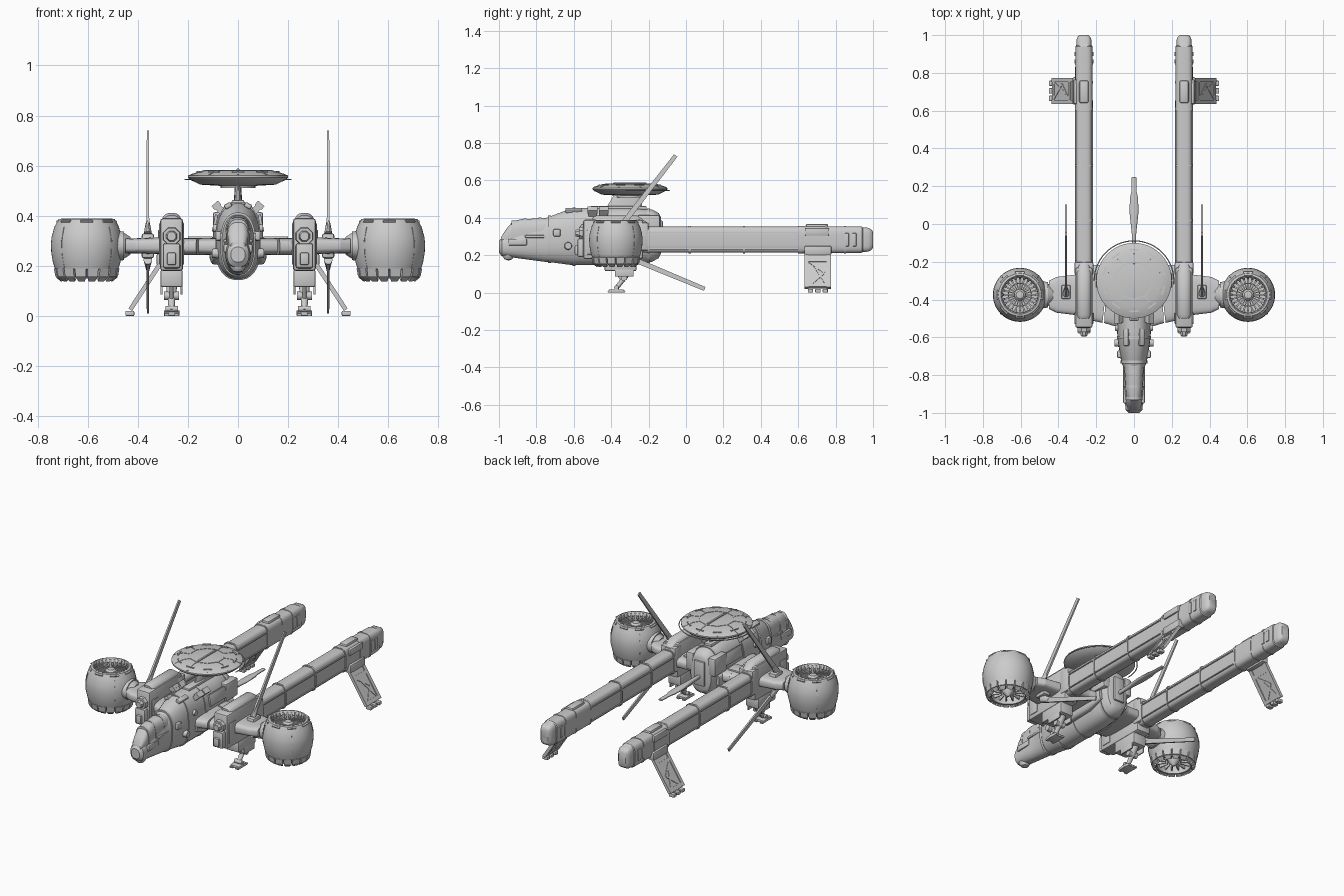
import bpy, bmesh
from math import pi, cos, sin, radians, copysign
from mathutils import Vector as V, Euler


def finish(name, bm, mirror=False, angle=35):
    bmesh.ops.recalc_face_normals(bm, faces=bm.faces)
    for f in bm.faces:
        f.smooth = True
    for e in bm.edges:
        e.smooth = e.calc_face_angle(0) < radians(angle)
    me = bpy.data.meshes.new(name)
    bm.to_mesh(me)
    bm.free()
    ob = bpy.data.objects.new(name, me)
    bpy.context.collection.objects.link(ob)
    if mirror:
        ob.modifiers.new("Mirror", 'MIRROR')
    return ob


def unit(seg, n):
    # unit cross-section: rectangle or superellipse
    if seg == 4:
        return [(1, 1), (-1, 1), (-1, -1), (1, -1)]
    out = []
    for i in range(seg):
        c, s = cos(2 * pi * (i + .5) / seg), sin(2 * pi * (i + .5) / seg)
        out.append((copysign(abs(c) ** (2 / n), c), copysign(abs(s) ** (2 / n), s)))
    return out


def add_skin(bm, rings):
    vs = [[bm.verts.new(p) for p in r] for r in rings]
    for a, b in zip(vs, vs[1:]):
        for i in range(len(a)):
            j = (i + 1) % len(a)
            bm.faces.new((a[i], a[j], b[j], b[i]))
    bm.faces.new(vs[0])
    bm.faces.new(vs[-1])


def loft(name, secs, x=0, n=2.4, seg=32, mirror=False):
    # sections along y: (y, z, half width, half height)
    bm = bmesh.new()
    add_skin(bm, [[V((x + a * w, y, z + b * h)) for a, b in unit(seg, n)] for y, z, w, h in secs])
    return finish(name, bm, mirror)


def add_beam(bm, p1, p2, s1, s2, side=(0, 1, 0), seg=4, n=2):
    p1, p2 = V(p1), V(p2)
    d = (p2 - p1).normalized()
    u = V(side) - d * d.dot(V(side))
    u.normalize()
    v = d.cross(u)
    add_skin(bm, [[p + u * a * s[0] + v * b * s[1] for a, b in unit(seg, n)] for p, s in ((p1, s1), (p2, s2))])


def beams(name, items, mirror=True, **kw):
    bm = bmesh.new()
    for it in items:
        add_beam(bm, *it, **kw)
    return finish(name, bm, mirror)


def revolve(name, prof, c, seg=48, mirror=False):
    bm = bmesh.new()
    add_skin(bm, [[V((c[0] + r * cos(2 * pi * i / seg), c[1] + r * sin(2 * pi * i / seg), z))
                   for i in range(seg)] for r, z in prof])
    return finish(name, bm, mirror)


def box(name, c, size, rot=(0, 0, 0), bevel=.006, mirror=True):
    bm = bmesh.new()
    bmesh.ops.create_cube(bm, size=1)
    for v in bm.verts:
        v.co = V(a * b for a, b in zip(v.co, size))
    if bevel:
        bmesh.ops.bevel(bm, geom=bm.edges[:], offset=bevel, segments=2, profile=.5, affect='EDGES')
    m = Euler(rot).to_matrix()
    for v in bm.verts:
        v.co = m @ v.co + V(c)
    return finish(name, bm, mirror)


# fuselage, canopy and chin sensor
loft("fuselage", [(-1, .245, .028, .03), (-.985, .245, .044, .05), (-.93, .25, .05, .062), (-.85, .262, .052, .085),
                  (-.76, .28, .055, .115), (-.73, .285, .068, .122), (-.62, .298, .086, .15), (-.57, .3, .09, .154),
                  (-.3, .3, .092, .153), (-.18, .305, .085, .14), (-.145, .305, .07, .12), (-.135, .305, .05, .1)])
loft("canopy", [(-.99, .275, .03, .02), (-.96, .295, .04, .047), (-.925, .31, .043, .073), (-.88, .318, .044, .075),
                (-.74, .322, .052, .077)], n=2.8)
for y, z, w, h in [(-.925, .31, .046, .077), (-.86, .318, .048, .079), (-.78, .322, .051, .08), (-.73, .286, .071, .127),
                   (-.6, .299, .091, .156), (-.44, .3, .095, .157), (-.2, .304, .09, .147)]:
    loft("hull_frame", [(y - .008, z, w, h), (y + .008, z, w, h)])
revolve("chin_sensor", [(.005, .173), (.02, .178), (.032, .195), (.032, .215), (.02, .24)], (0, -.95), 24)
box("nose_cheek", (.047, -.9, .27), (.02, .1, .035))
box("window_sill", (.05, -.8, .3), (.016, .12, .014), bevel=.004)
box("mirror_sensor", (.076, -.69, .32), (.028, .04, .04), bevel=.008)
beams("side_port", [((.07, -.63, .25), (.103, -.63, .25), (.022, .022), (.018, .018)),
                    ((.07, -.55, .35), (.1, -.55, .35), (.018, .018), (.015, .015))], seg=20)
loft("side_fairing", [(-.54, .25, .01, .02), (-.48, .25, .025, .045), (-.28, .26, .027, .05), (-.18, .27, .012, .03)],
     x=.088, n=3, seg=20, mirror=True)
# angled launchers on the shoulders
for y in (-.5, -.44):
    beams("shoulder_launcher", [((.05, y, .4), (.092, y, .448), (.022, .013), (.022, .013)),
                                ((.08, y, .434), (.093, y, .449), (.026, .017), (.026, .017))])
box("rear_hatch", (0, -.132, .31), (.07, .016, .15), mirror=False)
box("dorsal_spine", (0, -.36, .453), (.05, .3, .02), mirror=False)
box("dorsal_box", (.04, -.6, .44), (.03, .09, .02), (0, .5, 0))
box("flank_panel", (.092, -.33, .37), (.012, .16, .07), (0, -.18, 0), bevel=.004)
box("rear_flank_block", (.075, -.2, .36), (.05, .12, .11), bevel=.01)

# radar disc on its mast
D = (0, -.3)
beams("disc_mast", [((0, -.33, .43), (0, -.3, .535), (.1, .018), (.07, .012))], mirror=False, seg=16)
revolve("radar_disc", [(.05, .518), (.15, .524), (.19, .543), (.2, .552), (.2, .56), (.185, .567), (.14, .58), (.01, .582)], D)
revolve("disc_hub", [(.07, .51), (.07, .526)], D, 24)
ribs, rim = [], []
for i in range(10):
    a = 2 * pi * (i + .5) / 10
    f = lambda r, z, t=a: (r * cos(t), D[1] + r * sin(t), z)
    ribs.append((f(.1, .581), f(.142, .58), (.002, .003), (.002, .003), f(1, 0, a + pi / 2)))
    ribs.append((f(.142, .58), f(.195, .563), (.002, .003), (.002, .003), f(1, 0, a + pi / 2)))
    b = a + pi / 5
    ribs.append((f(.1, .581, a), f(.1, .581, b), (.002, .003), (.002, .003), (0, 0, 1)))
    rim.append((f(.165, .574, b - .15), f(.165, .574, b + .15), (.004, .004), (.004, .004), (0, 0, 1)))
bm = bmesh.new()
for p, q, s, t, u in ribs + rim:
    add_beam(bm, p, q, s, t, (0, 0, 1))
finish("disc_seams", bm)
box("disc_slot", (0, -.3, .583), (.012, .18, .01), bevel=.003, mirror=False)
arc = [(.211 * cos(a), D[1] + .211 * sin(a), .545) for a in [pi * i / 28 - .1 for i in range(30)]]
beams("disc_guard_rail", [(p, q, (.003, .003), (.003, .003), (0, 0, 1)) for p, q in zip(arc, arc[1:])], False, seg=6)

# tail probe behind the fuselage
loft("tail_probe", [(-.15, .29, .008, .012), (-.05, .29, .012, .012), (.06, .29, .024, .009), (.14, .29, .022, .008),
                    (.17, .29, .014, .007), (.25, .29, .012, .006)], seg=16)

# wings and pod sockets
beams("inner_wing", [((.05, -.375, .277), (.15, -.37, .277), (.18, .036), (.155, .034)),
                     ((.15, -.37, .277), (.24, -.36, .277), (.155, .034), (.145, .034))], seg=24, n=4)
beams("outer_wing", [((.29, -.375, .28), (.41, -.375, .28), (.11, .035), (.095, .03)),
                     ((.41, -.375, .28), (.45, -.375, .28), (.095, .03), (.075, .03))], seg=24, n=4)
beams("pod_socket", [((.43, -.375, .28), (.455, -.375, .28), (.04, .036), (.06, .052)),
                     ((.455, -.375, .28), (.5, -.375, .28), (.068, .058), (.074, .06))], seg=24)
box("wing_spoiler", (.15, -.3, .312), (.1, .08, .012), bevel=.004)

# engine pods
P, PX = -.375, .604
revolve("engine_pod", [(.01, .335), (.093, .335), (.095, .382), (.101, .388), (.113, .386), (.129, .355), (.14, .315),
                       (.143, .285), (.141, .25), (.135, .215), (.126, .187), (.118, .182), (.104, .155), (.094, .155),
                       (.1, .2), (.09, .23), (.01, .23)], (PX, P), mirror=True)
revolve("fan_hub", [(.03, .33), (.03, .36), (.02, .37), (.005, .372)], (PX, P), 24, True)
revolve("nozzle_cone", [(.005, .15), (.03, .175), (.045, .235)], (PX, P), 24, True)
revolve("fan_ring", [(.058, .334), (.058, .35), (.064, .35), (.064, .334)], (PX, P), 32, True)
bm, teeth, petals = bmesh.new(), bmesh.new(), bmesh.new()
for i in range(24):
    a = 2 * pi * i / 24
    g = lambda r, z: (PX + r * cos(a), P + r * sin(a), z)
    t = (-sin(a), cos(a), 0)
    add_beam(bm, g(.025, .35), g(.094, .352), (.002, .009), (.005, .009), t)
    add_beam(teeth, g(.088, .366), g(.1, .384), (.006, .006), (.006, .006), t)
    if i % 3 == 0:
        add_beam(teeth, g(.1, .386), g(.121, .376), (.022, .003), (.025, .003), t)
    if i < 16:
        a = 2 * pi * (i + .5) / 16
        t = (-sin(a), cos(a), 0)
        add_beam(petals, g(.123, .19), g(.117, .158), (.022, .006), (.021, .006), t)
        add_beam(petals, g(.117, .158), g(.1, .141), (.021, .006), (.013, .004), t)
        add_beam(petals, g(.045, .19), g(.1, .19), (.002, .015), (.003, .015), t)
finish("fan_blades", bm, True)
finish("inlet_teeth", teeth, True)
finish("nozzle_petals", petals, True)
for k in range(4):
    a = pi / 4 + k * pi / 2
    q = [(PX + r * cos(a), P + r * sin(a), z) for r, z in ((.13, .355), (.1425, .3), (.141, .25), (.127, .19))]
    beams("pod_seam", [(p, r, (.003, .002), (.003, .002), (-sin(a), cos(a), 0)) for p, r in zip(q, q[1:])])

# twin booms
BX = .265
loft("boom", [(-.3, .283, .044, .07), (.62, .283, .044, .07)], x=BX, n=4, seg=24, mirror=True)
loft("boom_tail", [(.6, .283, .047, .073), (.9, .283, .046, .071), (.94, .283, .045, .07), (.945, .283, .041, .066),
                   (.975, .283, .04, .064), (.992, .283, .033, .055), (1, .283, .024, .042)],
     x=BX, n=4, seg=24, mirror=True)
for y in (-.2, .02, .31, .61, .75, .85):
    loft("boom_band", [(y - .006, .283, .0485, .0745), (y + .006, .283, .0485, .0745)], x=BX, n=4, seg=24, mirror=True)
beams("boom_rail", [((BX + s * .045, -.2, z), (BX + s * .045, .6, z), (.003, .003), (.003, .003))
                    for s in (-1, 1) for z in (.235, .322)], side=(0, 0, 1))
box("boom_top_pod", (BX, .7, .355), (.05, .12, .026), bevel=.01)
box("boom_outer_pod", (BX + .045, .7, .325), (.02, .13, .04))
for dy in (-.02, .02):
    box("tail_vent", (BX, .88 + dy, .283), (.1, .022, .07), bevel=.003)
beams("tail_exhaust", [((BX, .97, z), (BX, 1, z), (.019, .019), (.017, .017)) for z in (.258, .308)],
      side=(1, 0, 0), seg=20)

# boom front housings
box("front_housing", (BX, -.39, .285), (.092, .32, .21), bevel=.012)
loft("housing_cowl", [(-.5, .37, .032, .032), (-.48, .37, .04, .042), (-.26, .37, .04, .042), (-.2, .345, .03, .025)],
     x=BX, seg=20, mirror=True)
box("housing_nose", (BX, -.555, .24), (.07, .05, .1), bevel=.01)
box("nose_plug", (BX, -.58, .228), (.035, .03, .05))
beams("front_lamp", [((BX, -.53, .318), (BX, -.572, .318), (.04, .04), (.035, .035)),
                     ((BX, -.57, .318), (BX, -.592, .318), (.024, .024), (.018, .018))], side=(1, 0, 0), seg=8)
box("housing_side_panel", (BX, -.5, .27), (.1, .06, .13), bevel=.004)
box("housing_rear_block", (BX, -.235, .3), (.1, .07, .15), bevel=.01)

# antenna blades and mounts
AX = .36
box("blade_mount", (AX, -.36, .28), (.05, .075, .1), bevel=.01)
beams("blade_root", [((AX, -.37, .325), (AX, -.335, .37), (.017, .022), (.008, .017)),
                     ((AX, -.37, .225), (AX, -.31, .192), (.017, .022), (.008, .017))], side=(1, 0, 0), seg=12)
beams("antenna_blade", [((AX, -.36, .34), (AX, -.055, .733), (.006, .015), (.004, .011)),
                        ((AX, -.37, .215), (AX, .1, .02), (.006, .015), (.004, .011))], side=(1, 0, 0))

# front landing legs
box("leg_bay", (BX, -.35, .15), (.088, .17, .07), bevel=.008)
box("leg_bay_door", (BX + .04, -.33, .105), (.008, .1, .04), bevel=.002)
box("leg_bay_door_inner", (BX - .04, -.33, .105), (.008, .1, .04), bevel=.002)
beams("front_leg", [((BX, -.3, .13), (BX, -.335, .075), (.022, .02), (.02, .018)),
                    ((BX, -.325, .085), (BX, -.375, .02), (.015, .014), (.013, .012)),
                    ((BX, -.38, .13), (BX, -.345, .07), (.008, .008), (.008, .008))], side=(1, 0, 0), seg=12)
beams("leg_knee", [((BX - .03, -.332, .08), (BX + .03, -.332, .08), (.017, .017), (.017, .017)),
                   ((BX - .025, -.372, .028), (BX + .025, -.372, .028), (.012, .012), (.012, .012))], seg=16)
box("front_foot", (BX, -.372, .009), (.062, .08, .018), bevel=.005)
beams("front_toe", [((BX + s * .02, -.372, .012), (BX + s * .02, y, .005), (.011, .009), (.009, .005))
                    for s in (-1, 1) for y in (-.418, -.325)], side=(1, 0, 0))

# rear landing fins: slanted framed panels
at = lambda t, y: (.3 + .13 * t, y, .225 - .2 * t)
beams("rear_fin_panel", [(at(0, .705), at(1, .705), (.06, .004), (.06, .004))])
beams("rear_fin_frame", [(at(0, y), at(1, y), (.011, .009), (.011, .009)) for y in (.645, .763)]
      + [(at(t - .04, .704), at(t + .04, .704), (.07, .009), (.07, .009)) for t in (.04, .28, .94)])
beams("rear_fin_brace", [(at(.3, .655), at(.6, .74), (.006, .007), (.006, .007)),
                         (at(.6, .74), at(.92, .665), (.006, .007), (.006, .007)),
                         (at(.45, .69), at(.92, .75), (.005, .007), (.005, .007))])
box("rear_fin_root", (.305, .705, .225), (.04, .145, .05), bevel=.008)
for y in (.665, .705, .745):
    box("rear_foot", (.432, y, .01), (.036, .028, .02), bevel=.004)
